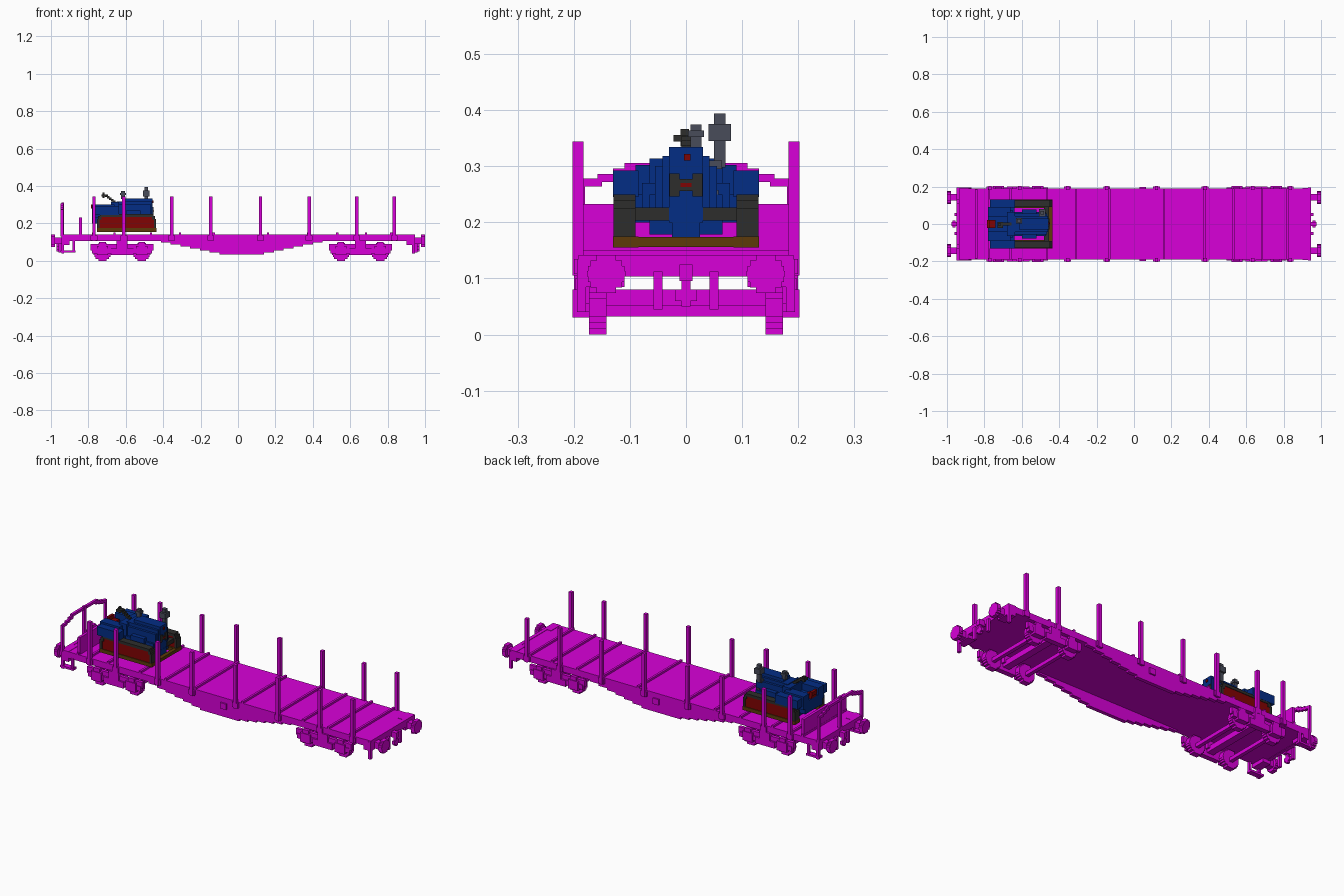
import bpy, bmesh, math
from mathutils import Matrix, Vector

cube = bpy.data.objects.get("Cube")
if cube:
    bpy.data.objects.remove(cube, do_unlink=True)


def material(name, colour):
    mat = bpy.data.materials.new(name)
    mat.use_nodes = True
    mat.diffuse_color = (*colour, 1)
    mat.node_tree.nodes["Principled BSDF"].inputs["Base Color"].default_value = (*colour, 1)
    return mat


magenta = material("wagon magenta", (.69, 0, .69))
blue = material("tractor blue", (.001, .026, .235))
red = material("dark red", (.22, .001, .001))
brown = material("track brown", (.11, .042, .003))
charcoal = material("charcoal", (.027, .027, .025))
grey = material("pipe grey", (.065, .072, .1))

VOXEL = .0103


def box(x0, x1, y0, y1, z0, z1):
    return (x0, x1, y0, y1, z0, z1)


def both_sides(boxes):
    """Boxes plus their mirror copies across the long centre line."""
    return boxes + [(b[0], b[1], -b[3], -b[2], b[4], b[5]) for b in boxes]


def part(name, mat, boxes):
    """One mesh object made of axis-aligned blocks."""
    bm = bmesh.new()
    for x0, x1, y0, y1, z0, z1 in boxes:
        centre = Vector((x0 + x1, y0 + y1, z0 + z1)) / 2
        size = Matrix.Diagonal((abs(x1 - x0), abs(y1 - y0), abs(z1 - z0), 1))
        bmesh.ops.create_cube(bm, size=1, matrix=Matrix.Translation(centre) @ size)
    mesh = bpy.data.meshes.new(name)
    bm.to_mesh(mesh)
    bm.free()
    mesh.materials.append(mat)
    obj = bpy.data.objects.new(name, mesh)
    bpy.context.collection.objects.link(obj)
    return obj


def stepped_disc(centre_z, radius):
    """Rows (half width, bottom, top) of a blocky circle."""
    count = round(2 * radius / VOXEL)
    height = 2 * radius / count
    for i in range(count):
        low = centre_z - radius + i * height
        offset = low + height / 2 - centre_z
        yield math.sqrt(radius ** 2 - offset ** 2), low, low + height


# Deck with raised cross ribs
part("deck", magenta, [box(-.94, .93, -.19, .19, .105, .14)])
rib_positions = [-.845, -.775, -.66, -.465, -.31, -.13, .16, .375, .53, .685, .82]
part("deck_ribs", magenta,
     [box(x - .006, x + .006, -.19, .19, .135, .151) for x in rib_positions])

# Stakes with their side pockets
stake_positions = [-.77, -.61, -.355, -.145, .12, .38, .635, .835]
part("stakes", magenta, both_sides(
    [box(x - .009, x + .009, .183, .202, .105, .344) for x in stake_positions]))
part("stake_pockets", magenta, both_sides(
    [box(x - .018, x + .018, .185, .2, .108, .135) for x in stake_positions]))

# Stepped belly girders under both sides
girders = []
for row in range(7):
    low = .035 + row * VOXEL
    half = .12 + .052 * row
    girders.append(box(.02 - half, .02 + half, .17, .19, low, low + VOXEL))
part("belly_girders", magenta, both_sides(girders))
part("valve_boxes", magenta, both_sides([box(.03, .065, .18, .198, .08, .112)]))

# Bogies: side frames, axle boxes, wheels, axles, bolster
for name, middle in (("right", -.62), ("left", .655)):
    frames = [box(middle - .168, middle + .168, .172, .19, .055, .09),
              box(middle - .06, middle + .06, .172, .2, .032, .066),
              box(middle - .03, middle + .03, .15, .2, .066, .108)]
    wheels, axles = [], []
    for axle in (middle - .105, middle + .105):
        frames.append(box(axle - .03, axle + .03, .172, .202, .03, .08))
        frames.append(box(axle - .055, axle + .055, .172, .194, .04, .066))
        frames.append(box(axle - .018, axle + .018, .172, .198, .08, .1))
        for half, low, high in stepped_disc(.048, .048):
            wheels.append(box(axle - half, axle + half, .142, .173, low, high))
        axles.append(box(axle - .01, axle + .01, -.145, .145, .032, .052))
    part(name + "_bogie_frames", magenta, both_sides(frames))
    part(name + "_bogie_wheels", magenta, both_sides(wheels))
    part(name + "_bogie_axles", magenta, axles)
    part(name + "_bogie_bolster", magenta,
         [box(middle - .02, middle + .02, -.175, .175, .05, .08)])

# Wagon ends: beam, buffers, coupling hook, hoses, corner irons
for name, side in (("right", -1), ("left", 1)):
    part(name + "_end_beam", magenta,
         [box(side * .925, side * .945, -.175, .175, .103, .142)]
         + both_sides([box(side * .9, side * .945, .11, .192, .085, .142)]))
    heads = [box(side * .94, side * .98, .125, .16, .09, .125)]
    for half, low, high in stepped_disc(.108, .034):
        heads.append(box(side * .978, side, .142 - half, .142 + half, low, high))
    part(name + "_buffers", magenta, both_sides(heads))
    part(name + "_coupling_hook", magenta,
         [box(side * .94, side * .975, -.012, .012, .095, .125),
          box(side * .955, side * .97, -.008, .008, .05, .1),
          box(side * .955, side * .97, -.02, .02, .06, .08)])
    part(name + "_brake_hoses", magenta, both_sides(
        [box(side * .945, side * .96, .042, .058, .045, .112)]))
    part(name + "_corner_irons", magenta, both_sides(
        [box(side * .93, side * .945, .178, .194, .04, .135)]))

# Hanging steps below the platform end
part("foot_steps", magenta, both_sides(
    [box(-.95, -.87, .165, .195, .045, .056),
     box(-.885, -.872, .178, .192, .05, .11)]))

# Platform end board and railing
part("end_board", magenta, [box(-.85, -.835, -.185, .185, .14, .233)])
railing = [box(-.948, -.934, .18, .194, .13, .275),
           box(-.948, -.934, .15, .185, .264, .278),
           box(-.948, -.934, .125, .158, .272, .286),
           box(-.948, -.934, .1, .13, .28, .296),
           box(-.948, -.934, 0, .11, .292, .306)]
part("end_railing", magenta, both_sides(railing))
part("brake_column", magenta, [box(-.945, -.93, -.008, .008, .14, .312)])

# Crawler tracks: brown ground run, dark ends and top, red side plates
part("track_ground_run", brown,
     both_sides([box(-.755, -.435, .085, .13, .155, .175)])
     + [box(-.455, -.435, -.13, .13, .156, .174)])
part("track_loops", charcoal, both_sides(
    [box(-.755, -.74, .09, .129, .175, .225),
     box(-.45, -.438, .09, .129, .175, .225),
     box(-.748, -.73, .09, .129, .22, .24),
     box(-.46, -.445, .09, .129, .22, .24),
     box(-.738, -.452, .09, .129, .235, .25)]))
part("track_side_plates", red, both_sides([box(-.742, -.448, .094, .126, .174, .237)]))

# Tractor body: chassis, stepped hood, rear fenders
part("chassis", blue, [box(-.74, -.47, -.065, .065, .178, .25),
                       box(-.72, -.64, -.1, .1, .2, .25),
                       box(-.5, -.455, -.025, .025, .172, .205)])
part("front_crossbar", charcoal, both_sides([box(-.48, -.455, .03, .09, .203, .226)]))
part("hood", blue, [box(-.65, -.465, -.055, .055, .225, .3),
                    box(-.65, -.46, -.042, .042, .22, .318),
                    box(-.615, -.456, -.03, .03, .2, .334)])
part("hood_side_boxes", blue, both_sides([box(-.6, -.52, .05, .078, .225, .27)]))
part("rear_fenders", blue, both_sides(
    [box(-.77, -.635, .085, .13, .245, .292),
     box(-.78, -.66, .04, .09, .23, .302),
     box(-.68, -.635, 0, .065, .24, .314)]))
part("rear_body", blue, [box(-.78, -.65, -.075, .075, .2, .265)])

# Bow-tie radiator grille with red marks
part("grille", charcoal, both_sides([box(-.458, -.452, .012, .029, .246, .287),
                                     box(-.458, -.452, 0, .014, .256, .277)]))
part("grille_marks", red, [box(-.458, -.45, -.01, .01, .263, .27),
                           box(-.458, -.451, -.004, .008, .31, .322)])

# Seat, steering lever, pipes
part("seat", red, [box(-.78, -.74, -.022, .022, .26, .282),
                   box(-.785, -.77, -.022, .022, .28, .302)])
lever = [box(-.67 - i * VOXEL, -.655 - i * VOXEL, -.008, .008, .31 + i * .008, .322 + i * .008)
         for i in range(5)]
part("steering_lever", charcoal, lever + [box(-.73, -.7, -.022, .01, .344, .356),
                                          box(-.725, -.715, -.01, .005, .335, .366)])
part("exhaust", grey, [box(-.5, -.48, .05, .07, .298, .394),
                       box(-.508, -.472, .04, .08, .345, .375)])
part("exhaust_elbow", grey, [box(-.505, -.475, .038, .064, .295, .31),
                             box(-.49, -.47, .042, .058, .244, .258)])
part("air_intake", grey, [box(-.625, -.605, .008, .028, .33, .374),
                          box(-.63, -.6, .004, .032, .352, .364)])
